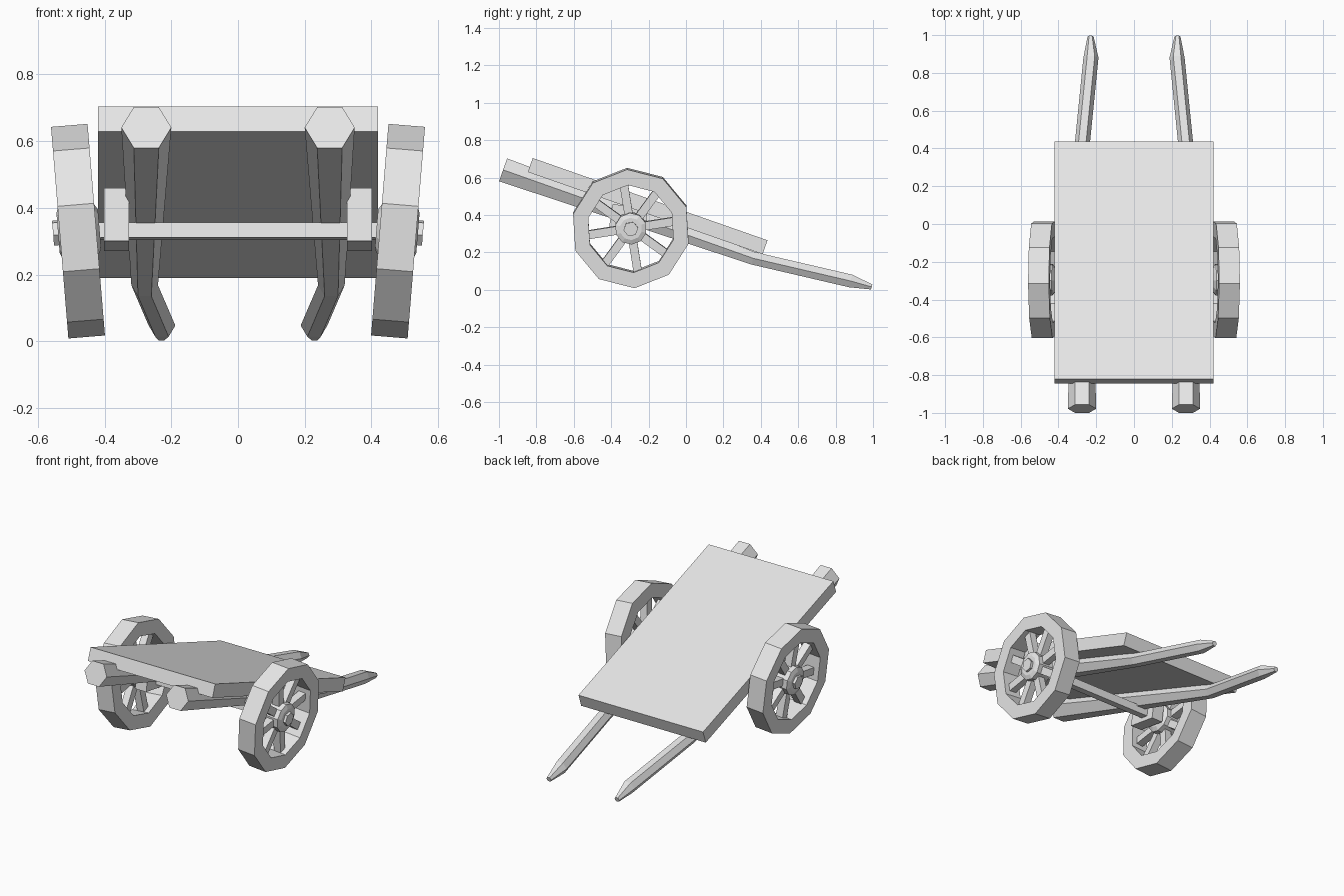
import bpy, bmesh
from math import radians, sin, cos, pi
from mathutils import Vector, Matrix

cube = bpy.data.objects.get("Cube")
if cube:
    bpy.data.objects.remove(cube)

mat = bpy.data.materials.new("plain_grey")
mat.use_nodes = True
GREY = (0.8, 0.8, 0.8, 1)
mat.diffuse_color = GREY
mat.node_tree.nodes["Principled BSDF"].inputs["Base Color"].default_value = GREY


def finish(name, bm, matrix=Matrix()):
    bm.transform(matrix)
    bmesh.ops.recalc_face_normals(bm, faces=bm.faces[:])
    mesh = bpy.data.meshes.new(name)
    bm.to_mesh(mesh)
    bm.free()
    mesh.materials.append(mat)
    obj = bpy.data.objects.new(name, mesh)
    bpy.context.collection.objects.link(obj)


def box(name, centre, size, tilt):
    bm = bmesh.new()
    bmesh.ops.create_cube(bm, size=1, matrix=Matrix.Diagonal((*size, 1)))
    finish(name, bm, Matrix.Translation(centre) @ Matrix.Rotation(radians(tilt), 4, 'X'))


def loft(bm, rings, closed=False):
    """Skin a list of vertex rings; cap the ends unless closed."""
    n = len(rings[0])
    pairs = list(zip(rings, rings[1:]))
    if closed:
        pairs.append((rings[-1], rings[0]))
    for a, b in pairs:
        for i in range(n):
            j = (i + 1) % n
            bm.faces.new((a[i], a[j], b[j], b[i]))
    if not closed:
        bm.faces.new(rings[0])
        bm.faces.new(rings[-1])


def lathe(bm, profile, sides, start, closed=False):
    """Spin (x, radius) points around the x axis."""
    rings = [[bm.verts.new((x, r * cos(radians(start) + 2 * pi * i / sides),
                            r * sin(radians(start) + 2 * pi * i / sides)))
              for i in range(sides)] for x, r in profile]
    loft(bm, rings, closed)


# Flat bed and the axle beneath it
box("bed", (0, -0.205, 0.447), (0.84, 1.33, 0.079), -19.3)
box("axle", (0, -0.295, 0.33), (0.84, 0.05, 0.046), -9)

# Shafts: y, z, x, radius at each station
STATIONS = [(-0.978, 0.641, 0.275, 0.075), (0.36, 0.168, 0.28, 0.04),
            (0.88, 0.047, 0.228, 0.04), (0.993, 0.015, 0.23, 0.016)]


def shaft(name, side):
    bm = bmesh.new()
    points = [Vector((side * x, y, z)) for y, z, x, r in STATIONS]
    rings = []
    for i, p in enumerate(points):
        before, after = points[max(i - 1, 0)], points[min(i + 1, len(points) - 1)]
        along = after - before
        along.x = 0
        up = Vector((1, 0, 0)).cross(along.normalized())
        r = STATIONS[i][3]
        rings.append([bm.verts.new(p + Vector((r * cos(k * pi / 3), 0, 0))
                                   + up * r * sin(k * pi / 3)) for k in range(6)])
    loft(bm, rings)
    finish(name, bm)


# Cambered wheels with their hubs and spokes
def wheel(label, side):
    place = (Matrix.Translation((side * 0.48, -0.295, 0.33))
             @ Matrix.Rotation(radians(4.7 * side), 4, 'Y')
             @ Matrix.Diagonal((side, 1, 1, 1)))

    bm = bmesh.new()
    lathe(bm, [(-0.055, 0.235), (-0.055, 0.319), (0.055, 0.319), (0.055, 0.235)],
          10, 93.6, closed=True)
    finish(label + "_wheel_rim", bm, place)

    bm = bmesh.new()
    lathe(bm, [(-0.065, 0.06), (-0.05, 0.085), (0.05, 0.085), (0.06, 0.06)], 10, 93.6)
    lathe(bm, [(0.05, 0.04), (0.075, 0.04)], 6, 9)
    finish(label + "_wheel_hub", bm, place)

    bm = bmesh.new()
    for k in range(8):
        bmesh.ops.create_cube(bm, size=1, matrix=(
            Matrix.Rotation(radians(9 + 45 * k), 4, 'X')
            @ Matrix.Translation((0, 0.15, 0))
            @ Matrix.Diagonal((0.045, 0.19, 0.045, 1))))
    finish(label + "_wheel_spokes", bm, place)


for label, side in (("left", 1), ("right", -1)):
    shaft(label + "_shaft", side)
    wheel(label, side)
    # Block joining the axle to the bed
    box(label + "_axle_block", (side * 0.365, -0.31, 0.365), (0.075, 0.19, 0.16), -9)
